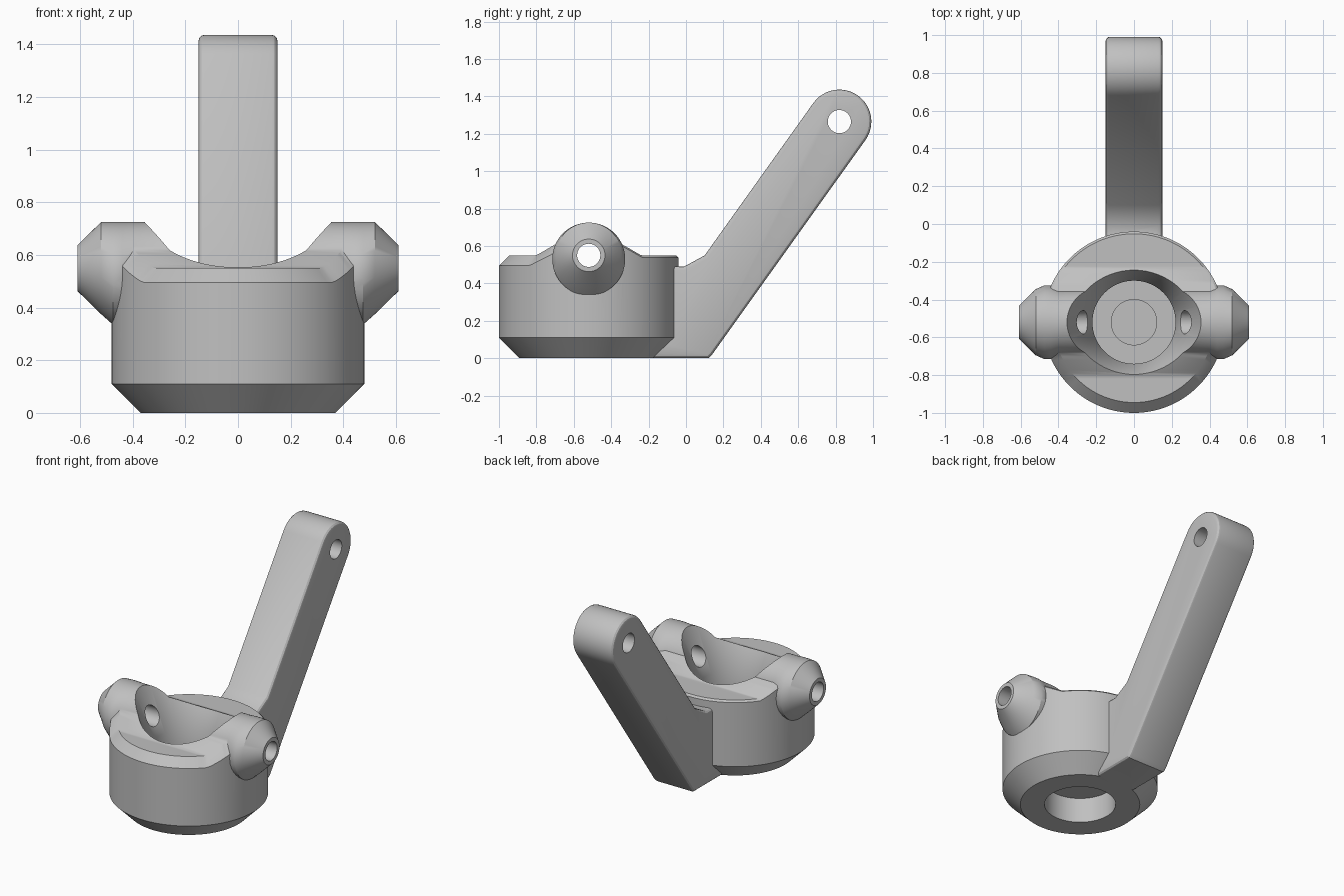
import bpy, bmesh
from math import sin, cos, pi, sqrt, radians
from mathutils import Vector

old = bpy.data.objects.get("Cube")
if old:
    bpy.data.objects.remove(old, do_unlink=True)

CY = -0.52      # y of the cup axis
PIN_Z = 0.55    # height of the pivot axis
SEG = 128

grey = bpy.data.materials.new("grey_plastic")
grey.use_nodes = True
grey.diffuse_color = (0.53, 0.53, 0.53, 1)
grey.node_tree.nodes["Principled BSDF"].inputs["Base Color"].default_value = (0.53, 0.53, 0.53, 1)


def finish(name, bm):
    bmesh.ops.recalc_face_normals(bm, faces=bm.faces)
    mesh = bpy.data.meshes.new(name)
    bm.to_mesh(mesh)
    bm.free()
    mesh.materials.append(grey)
    ob = bpy.data.objects.new(name, mesh)
    bpy.context.collection.objects.link(ob)
    return ob


def bridge(bm, a, b):
    n = len(a)
    for i in range(n):
        bm.faces.new((a[i], a[(i + 1) % n], b[(i + 1) % n], b[i]))


def loft(name, rings):
    """Solid through rings of points, capped at both ends."""
    bm = bmesh.new()
    loops = [[bm.verts.new(p) for p in ring] for ring in rings]
    for a, b in zip(loops, loops[1:]):
        bridge(bm, a, b)
    bm.faces.new(loops[0])
    bm.faces.new(loops[-1])
    return finish(name, bm)


def ring_z(r, z, n=SEG):
    return [(r * cos(2 * pi * i / n), CY + r * sin(2 * pi * i / n), z) for i in range(n)]


def ring_x(x, r, z, y=CY, n=64):
    return [(x, y + r * cos(2 * pi * i / n), z + r * sin(2 * pi * i / n)) for i in range(n)]


def apply_modifier(ob, mod):
    bpy.context.view_layer.objects.active = ob
    bpy.ops.object.modifier_apply(modifier=mod.name)


def combine(ob, other, operation):
    mod = ob.modifiers.new("combine", 'BOOLEAN')
    mod.operation = operation
    mod.solver = 'EXACT'
    mod.object = other
    apply_modifier(ob, mod)
    bpy.data.objects.remove(other, do_unlink=True)


def top_height(d):
    """Height of the saddle ridge at distance d from the pivot axis."""
    d = abs(d)
    if d > 0.28:
        return 0.55
    if d > 0.16:
        return 0.55 + 0.58 * (0.28 - d)
    return PIN_Z + sqrt(0.172 ** 2 - d * d)


# Cup body: chamfered wall whose rim follows the ridge, closed by strips across x
bm = bmesh.new()
wall, rim = [], []
for i in range(SEG):
    a = 2 * pi * i / SEG
    c, s = cos(a), sin(a)
    chamfer = 0.055 if s < -0.25 else 0.012
    r = 0.48 - chamfer
    h = top_height(r * s)
    wall.append(bm.verts.new((0.48 * c, CY + 0.48 * s, h - chamfer)))
    rim.append(bm.verts.new((r * c, CY + r * s, h)))
foot = [bm.verts.new(p) for p in ring_z(0.37, 0)]
edge = [bm.verts.new(p) for p in ring_z(0.48, 0.11)]
for a, b in ((foot, edge), (edge, wall), (wall, rim)):
    bridge(bm, a, b)
bm.faces.new(foot)
q = SEG // 4
for k in range(-q, q):
    strip = [rim[k % SEG], rim[(k + 1) % SEG], rim[(2 * q - k - 1) % SEG], rim[(2 * q - k) % SEG]]
    bm.faces.new(list(dict.fromkeys(strip)))
body = finish("pivot_bracket", bm)

# Pivot bosses on both sides, flaring down into the wall
for side in (1, -1):
    boss = loft("boss", [ring_x(side * x, r, z) for x, r, z in (
        (0.61, 0.087, 0.55), (0.52, 0.175, 0.55), (0.475, 0.195, 0.53),
        (0.44, 0.195, 0.53), (0.40, 0.175, 0.55), (0.24, 0.175, 0.55))])
    combine(body, boss, 'UNION')

# Lever arm: side profile with a round eye, extruded across x and softened
EYE = Vector((0.82, 1.265))
profile = [(-0.25, 0), (0.12, 0), (0.14, 0.02)]
for i in range(25):
    a = radians(-35.7 + 180 * i / 24)
    profile.append((EYE.x + 0.171 * cos(a), EYE.y + 0.171 * sin(a)))
profile += [(0.1, 0.55), (-0.01, 0.49), (-0.25, 0.49)]
arm = loft("arm", [[(x, y, z) for y, z in profile] for x in (-0.15, 0.15)])
soft = arm.modifiers.new("soft_edges", 'BEVEL')
soft.width = 0.022
soft.segments = 3
soft.limit_method = 'ANGLE'
soft.angle_limit = radians(50)
apply_modifier(arm, soft)
combine(body, arm, 'UNION')

# Socket, floor step, underside recess, pivot hole and eye hole
cutters = [
    [ring_z(0.22, 0.25), ring_z(0.22, 0.43), ring_z(0.403, 0.83)],
    [ring_z(0.12, 0.22), ring_z(0.12, 0.3)],
    [ring_z(0.22, -0.1), ring_z(0.22, 0.17)],
    [ring_x(x, 0.062, PIN_Z) for x in (-0.8, 0.8)],
    [ring_x(x, 0.062, EYE.y, EYE.x) for x in (-0.3, 0.3)],
]
for rings in cutters:
    combine(body, loft("cutter", rings), 'DIFFERENCE')

# Smooth curved surfaces, keep hard edges
bpy.ops.object.select_all(action='DESELECT')
body.select_set(True)
bpy.context.view_layer.objects.active = body
bpy.ops.object.shade_smooth_by_angle(angle=radians(28))
